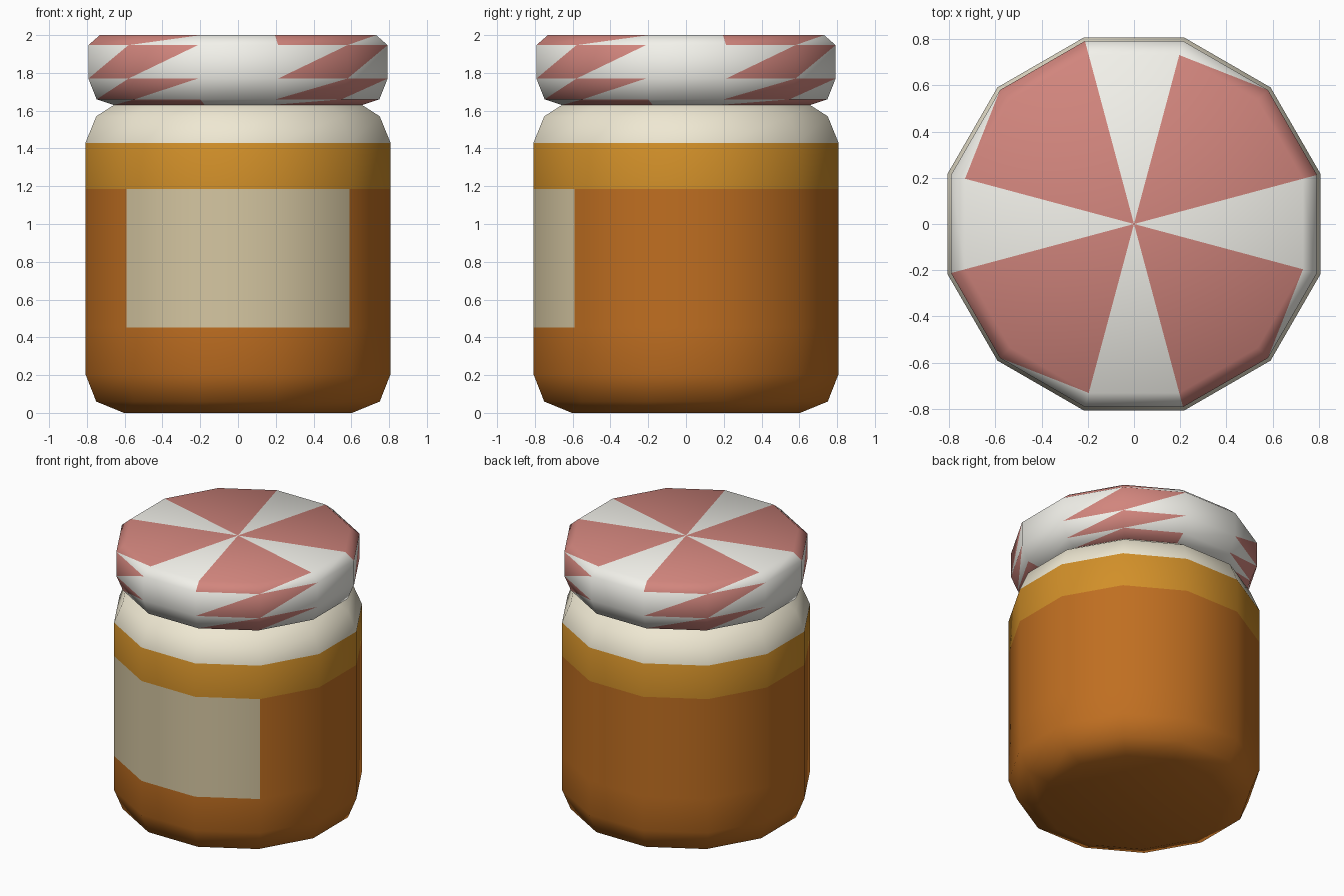
import bpy, bmesh
from math import sin, cos, radians

if "Cube" in bpy.data.objects:
    bpy.data.objects.remove(bpy.data.objects["Cube"])

SIDES = 12


def material(name, rgb):
    m = bpy.data.materials.new(name)
    m.diffuse_color = tuple((c / 255) ** 2.2 for c in rgb) + (1,)
    m.use_nodes = True
    m.node_tree.nodes["Principled BSDF"].inputs["Base Color"].default_value = m.diffuse_color
    return m


def rings(bm, profile):
    """One 12-sided ring of vertices per (radius, z), first corner at 15 degrees."""
    angles = [radians(15 + 30 * i) for i in range(SIDES)]
    return [[bm.verts.new((r * cos(a), r * sin(a), z)) for a in angles]
            for r, z in profile]


def face(bm, verts, mat):
    f = bm.faces.new(verts)
    f.material_index = mat


def finish(bm, name, mats):
    me = bpy.data.meshes.new(name)
    bm.to_mesh(me)
    bm.free()
    for m in mats:
        me.materials.append(m)
    ob = bpy.data.objects.new(name, me)
    bpy.context.collection.objects.link(ob)
    bpy.ops.object.select_all(action='DESELECT')
    ob.select_set(True)
    bpy.context.view_layer.objects.active = ob
    bpy.ops.object.shade_smooth_by_angle(angle=radians(60))
    return ob


# Jar: honey body, amber band, cream shoulder, label on the three front faces
jar_mats = [material("honey", (190, 110, 38)), material("amber", (208, 142, 45)),
            material("cream", (238, 231, 209)), material("label", (212, 197, 160))]
profile = [(0.625, 0), (0.777, 0.06), (0.836, 0.205), (0.836, 0.453),
           (0.836, 1.185), (0.836, 1.43), (0.777, 1.57), (0.68, 1.63)]
band_mats = [0, 0, 0, 0, 1, 2, 2]
bm = bmesh.new()
rs = rings(bm, profile)
face(bm, rs[0][::-1], 0)
for b, mat in enumerate(band_mats):
    lo, hi = rs[b], rs[b + 1]
    for i in range(SIDES):
        j = (i + 1) % SIDES
        on_label = b == 3 and i in (7, 8, 9)
        face(bm, (lo[i], lo[j], hi[j], hi[i]), 3 if on_label else mat)
finish(bm, "jar", jar_mats)

# Lid: each side face split diagonally, zigzag pink patches around every third corner
lid_mats = [material("lid_white", (242, 241, 234)), material("lid_pink", (208, 132, 124))]
profile = [(0.68, 1.63), (0.775, 1.66), (0.82, 1.77), (0.82, 1.947), (0.757, 2.0)]
bm = bmesh.new()
rs = rings(bm, profile)
centre = bm.verts.new((0, 0, 2))
last = len(profile) - 2
for i in range(SIDES):
    j = (i + 1) % SIDES
    k = i % 3
    for b in range(last + 1):
        lo, hi = rs[b], rs[b + 1]
        lower_pink = k == 0 or (k == 1 and b == 0)
        upper_pink = k == 1 or (k == 0 and b == last)
        face(bm, (lo[i], lo[j], hi[j]), int(lower_pink))
        face(bm, (lo[i], hi[j], hi[i]), int(upper_pink))
    # Top wedges: two pink, one white
    face(bm, (rs[-1][i], rs[-1][j], centre), int(k != 2))
finish(bm, "lid", lid_mats)
